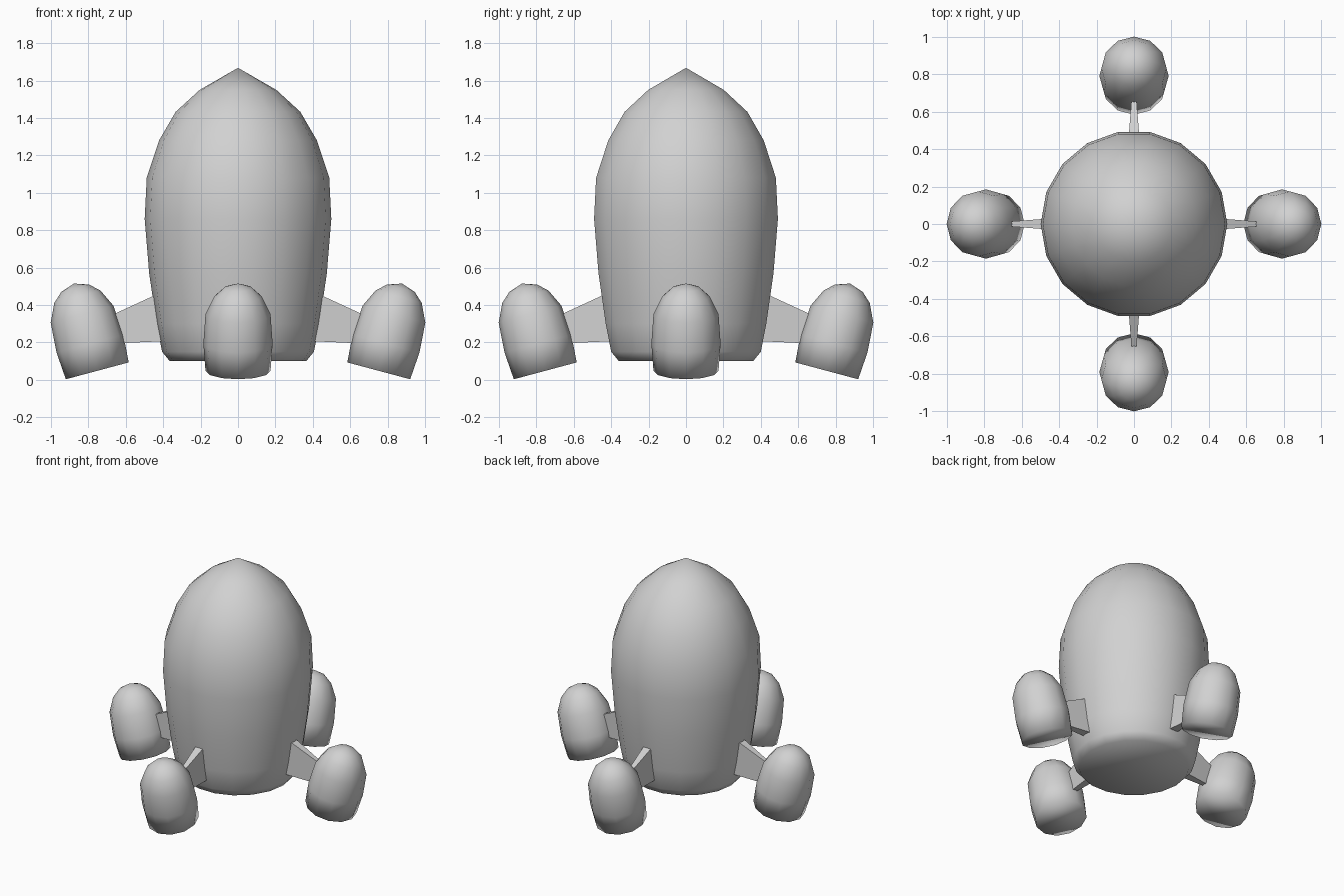
import bpy
import bmesh
from math import radians
from mathutils import Matrix, Vector

cube = bpy.data.objects.get("Cube")
if cube:
    bpy.data.objects.remove(cube, do_unlink=True)

grey = bpy.data.materials.new("plain grey")
grey.use_nodes = True
grey.diffuse_color = (0.64, 0.64, 0.64, 1)
grey.node_tree.nodes["Principled BSDF"].inputs["Base Color"].default_value = grey.diffuse_color


def finish(name, bm, smooth):
    """Turn a bmesh into a grey object."""
    bmesh.ops.recalc_face_normals(bm, faces=bm.faces)
    for f in bm.faces:
        f.smooth = smooth
    mesh = bpy.data.meshes.new(name)
    bm.to_mesh(mesh)
    bm.free()
    mesh.materials.append(grey)
    obj = bpy.data.objects.new(name, mesh)
    bpy.context.collection.objects.link(obj)
    return obj


def lathe(name, profile, tip, sides):
    """Spin (radius, height) rings round z, closed by a flat base and a point."""
    bm = bmesh.new()
    rings = []
    for r, z in profile:
        turns = [Matrix.Rotation(radians(360 * i / sides), 3, "Z") for i in range(sides)]
        rings.append([bm.verts.new(t @ Vector((r, 0, z))) for t in turns])
    top = bm.verts.new((0, 0, tip))
    bm.faces.new(rings[0])
    for low, high in zip(rings, rings[1:]):
        for i in range(sides):
            j = (i + 1) % sides
            bm.faces.new((low[i], low[j], high[j], high[i]))
    for i in range(sides):
        bm.faces.new((rings[-1][i], rings[-1][(i + 1) % sides], top))
    return finish(name, bm, True)


def strut(name):
    """Tapered fin reaching out along +x."""
    bm = bmesh.new()
    ends = []
    for x, half, low, high in ((0.38, 0.035, 0.207, 0.482), (0.655, 0.014, 0.195, 0.355)):
        ends.append([bm.verts.new((x, y, z)) for y, z in
                     ((-half, low), (half, low), (half, high), (-half, high))])
    a, b = ends
    bm.faces.new(a)
    bm.faces.new(b)
    for i in range(4):
        j = (i + 1) % 4
        bm.faces.new((a[i], a[j], b[j], b[i]))
    return finish(name, bm, False)


# Main hull
lathe("hull", [(0.365, 0.10), (0.406, 0.15), (0.436, 0.30), (0.475, 0.57), (0.499, 0.86),
               (0.488, 1.08), (0.422, 1.28), (0.333, 1.433), (0.205, 1.55)], 1.668, 18)

# Four boosters leaning outward, each on a strut
booster_profile = [(0.174, 0), (0.185, 0.15), (0.174, 0.313), (0.128, 0.41), (0.077, 0.457)]
lean = Matrix.Translation((0.7525, 0, 0.048)) @ Matrix.Rotation(radians(15), 4, "Y")
for side, angle in (("left", 0), ("back", 90), ("right", 180), ("front", 270)):
    turn = Matrix.Rotation(radians(angle), 4, "Z")
    lathe(side + "_booster", booster_profile, 0.483, 12).matrix_world = turn @ lean
    strut(side + "_strut").matrix_world = turn
